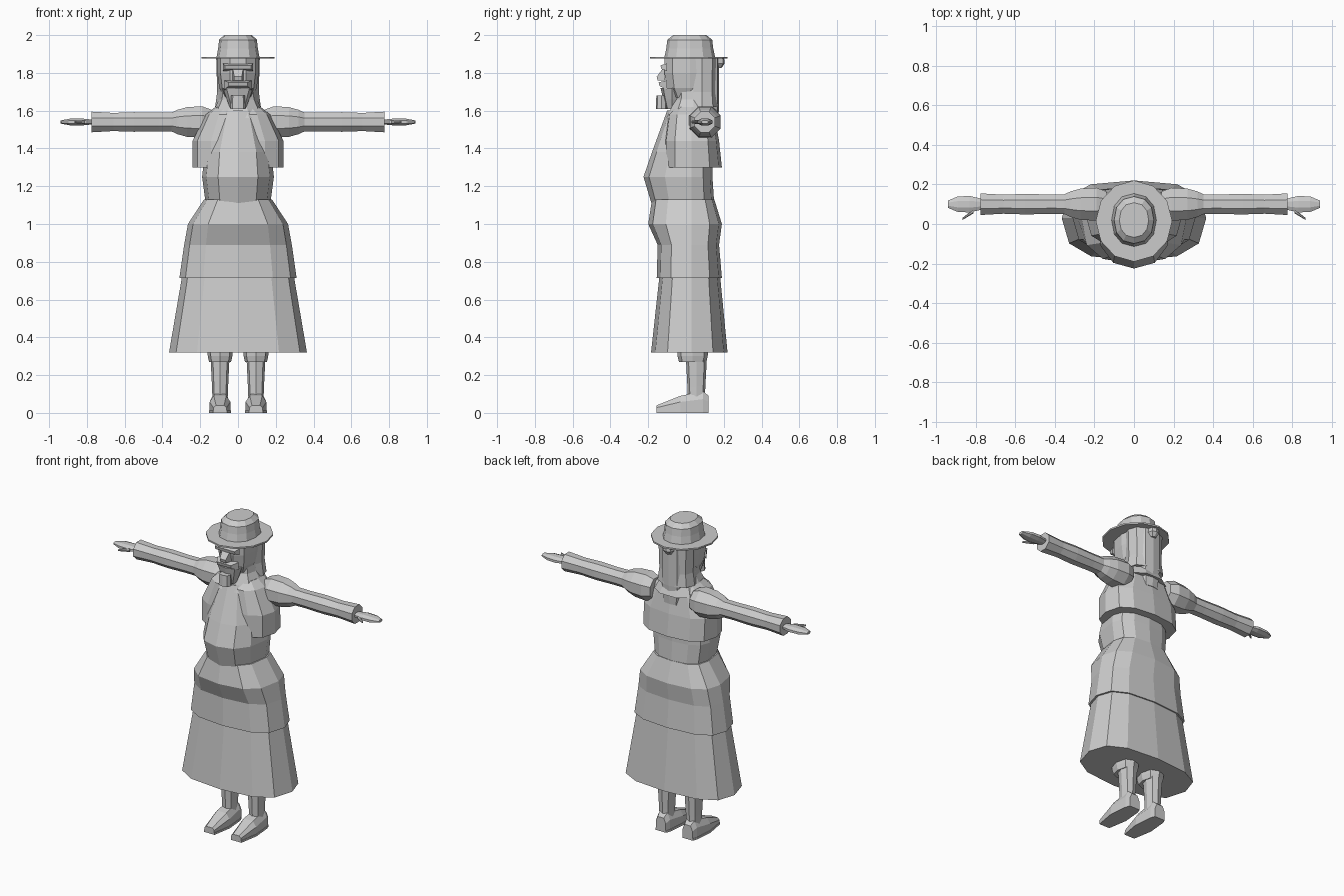
import bpy, bmesh, math

cube = bpy.data.objects.get("Cube")
if cube:
    bpy.data.objects.remove(cube, do_unlink=True)

GREY = (.6, .6, .6, 1)
grey = bpy.data.materials.new("plain grey")
grey.use_nodes = True
grey.diffuse_color = GREY
grey.node_tree.nodes["Principled BSDF"].inputs["Base Color"].default_value = GREY

# Shared placement lines
LEG_X = .095
ARM_Y = .1
ARM_Z = 1.54
BRIM_Z = 1.88


def skin(name, rings, mirror=False):
    """Join successive rings of points into a capped flat-faced shell."""
    bm = bmesh.new()
    rows = [[bm.verts.new(point) for point in ring] for ring in rings]
    count = len(rows[0])
    for lower, upper in zip(rows, rows[1:]):
        for i in range(count):
            j = (i + 1) % count
            bm.faces.new((lower[i], lower[j], upper[j], upper[i]))
    bm.faces.new(rows[0])
    bm.faces.new(rows[-1])
    bmesh.ops.recalc_face_normals(bm, faces=bm.faces)
    mesh = bpy.data.meshes.new(name)
    bm.to_mesh(mesh)
    bm.free()
    mesh.materials.append(grey)
    obj = bpy.data.objects.new(name, mesh)
    bpy.context.collection.objects.link(obj)
    if mirror:
        obj.modifiers.new("mirror", "MIRROR")


def oval(sides, power=1, turn=0):
    """Unit oval outline; a power under one squares it off."""
    for i in range(sides):
        angle = math.tau * (i + turn) / sides
        yield tuple(math.copysign(abs(v) ** power, v) for v in (math.cos(angle), math.sin(angle)))


def garment(name, levels, power=.75, middle=.03):
    """Levels are (height, half width, front, back), widest at the middle line."""
    rings = []
    for z, width, front, back in levels:
        rings.append([(width * c, middle + s * (back - middle if s > 0 else middle - front), z)
                      for c, s in oval(12, power)])
    skin(name, rings)


def turned(name, width, depth, profile, x=0, y=0, sides=10, power=.8, mirror=False):
    """Oval column; the profile is (height, scale)."""
    skin(name, [[(x + width * scale * c, y + depth * scale * s, z) for c, s in oval(sides, power)]
                for z, scale in profile], mirror)


def limb(name, stations, flatness=1, y=ARM_Y, slant=0):
    """Tube along x; stations are (x, radius), drifting in y by the slant."""
    start = stations[0][0]
    skin(name, [[(x, y + slant * (x - start) + radius * c, ARM_Z + flatness * radius * s)
                 for c, s in oval(8, turn=.5)] for x, radius in stations], mirror=True)


def ridge(name, outline, inner, outer):
    """Side outline (y, z), narrow in front and wide where it meets the face."""
    root = max(y for y, z in outline)
    widths = [outer if y == root else inner for y, z in outline]
    skin(name, [[(side * width, y, z) for width, (y, z) in zip(widths, outline)] for side in (-1, 1)])


# Dress
garment("lower_skirt", [(.32, .365, -.185, .22), (.73, .295, -.14, .18)])
garment("upper_skirt", [(.715, .31, -.155, .19), (.89, .285, -.15, .175),
                        (1, .265, -.2, .19), (1.13, .18, -.18, .15)])
garment("bodice", [(1.1, .17, -.18, .15), (1.25, .19, -.225, .14),
                   (1.38, .175, -.18, .14), (1.6, .1, -.1, .12)], power=.85)
garment("mantle", [(1.3, .24, -.12, .19), (1.44, .24, -.12, .175),
                   (1.58, .17, -.1, .15), (1.62, .12, -.06, .14)])

# Head, neck and hair
turned("neck", .1, .1, [(1.56, 1.5), (1.66, 1), (1.76, .9)], y=.04)
turned("head", .11, .14, [(1.67, .7), (1.72, .9), (1.8, 1), (BRIM_Z, 1)], y=.02)
turned("hair_sides", .11, .08, [(1.62, 1.1), (1.7, 1), (BRIM_Z, 1.05)], y=.085)
turned("back_hair", .07, .035, [(1.5, .8), (1.62, 1), (BRIM_Z, 1)], y=.14, sides=8)
turned("hair_bun", .035, .035, [(1.825, .5), (1.85, 1), (BRIM_Z, .9)], y=.17, sides=8)

# Face details
turned("beard", .08, .06, [(1.61, .5), (1.66, .75), (1.72, 1)], y=-.075, sides=8)
turned("beard_tip", .04, .03, [(1.61, 1), (1.68, .9)], y=-.13, sides=8)
ridge("nose", [(-.11, 1.84), (-.155, 1.78), (-.15, 1.76), (-.11, 1.76)], inner=.02, outer=.03)
ridge("moustache", [(-.1, 1.76), (-.145, 1.75), (-.14, 1.73), (-.1, 1.71)], inner=.05, outer=.075)
ridge("brow", [(-.1, 1.85), (-.135, 1.84), (-.13, 1.82), (-.1, 1.81)], inner=.07, outer=.08)

# Hat
turned("hat_brim", .193, .205, [(BRIM_Z - .005, 1), (BRIM_Z + .005, 1)], y=.015, sides=12, power=1)
turned("hat_crown", .114, .135, [(BRIM_Z, 1), (1.93, .92), (1.975, .88), (2, .65)],
       y=.02, sides=12, power=.9)

# Arms
limb("shoulder", [(.14, .07), (.19, .09), (.27, .085), (.32, .07), (.36, .05)])
limb("sleeve", [(.3, .055), (.42, .053), (.55, .056), (.66, .052), (.775, .059)])
limb("hand", [(.77, .03), (.83, .045), (.89, .042), (.94, .02)], flatness=.45)
limb("thumb", [(.81, .012), (.865, .006)], y=.065, slant=-.7)

# Legs
turned("breeches", .065, .08, [(.27, .9), (.3, 1), (.45, 1.1)],
       x=LEG_X, y=.035, sides=8, mirror=True)
turned("shin", .045, .05, [(.08, .9), (.14, .95), (.28, 1.1)],
       x=LEG_X, y=.055, sides=8, mirror=True)

# Shoes, from heel to toe: (y, half width, top)
shoe_rows = [(.12, .035, .09), (.09, .045, .115), (-.03, .055, .09), (-.155, .035, .04)]
upper_shape = [(-1, 0), (-1, .6), (-.6, 1), (.6, 1), (1, .6), (1, 0)]
sole_shape = [(-1, 0), (-1, 1), (1, 1), (1, 0)]
skin("shoe", [[(LEG_X + width * side, y, .01 + (top - .01) * rise) for side, rise in upper_shape]
              for y, width, top in shoe_rows], mirror=True)
skin("sole", [[(LEG_X + width * side * 1.06, y, .013 * rise) for side, rise in sole_shape]
              for y, width, top in shoe_rows], mirror=True)
